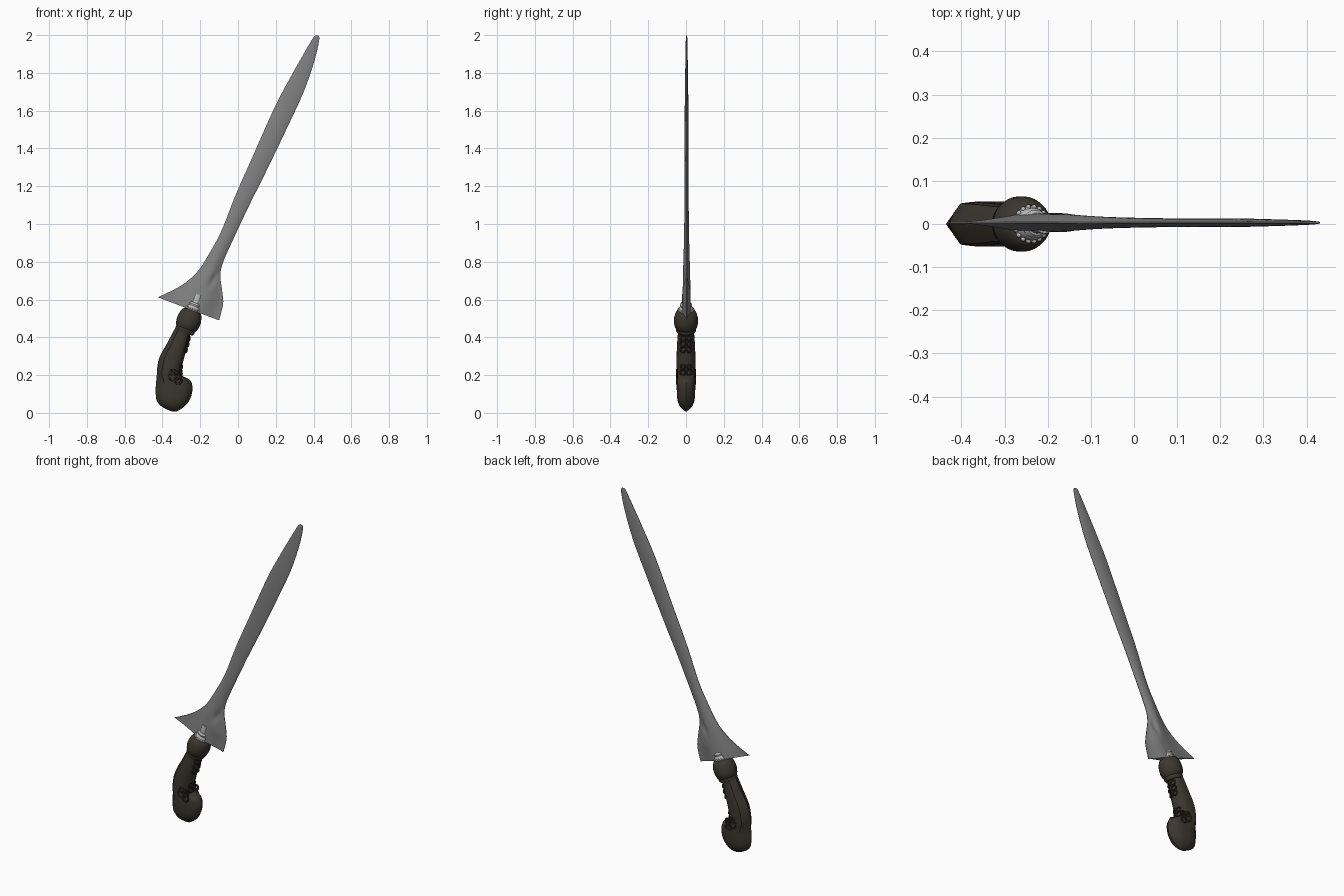
import bpy, bmesh, math
from mathutils import Vector

if "Cube" in bpy.data.objects:
    bpy.data.objects.remove(bpy.data.objects["Cube"])


def material(name, rgb):
    m = bpy.data.materials.new(name)
    m.diffuse_color = (*rgb, 1)
    m.use_nodes = True
    m.node_tree.nodes["Principled BSDF"].inputs["Base Color"].default_value = m.diffuse_color
    return m


STEEL = material("grey steel", (0.22, 0.22, 0.225))
WOOD = material("dark brown wood", (0.045, 0.037, 0.028))
CARVE = material("deep brown carving", (0.026, 0.021, 0.016))
SILVER = material("pale silver", (0.48, 0.49, 0.48))


def smooth_rows(rows, n):
    """Catmull-Rom interpolation through rows of numbers."""
    out = []
    for i in range(len(rows) - 1):
        p = [rows[max(0, min(len(rows) - 1, i + k))] for k in (-1, 0, 1, 2)]
        for j in range(n):
            t = j / n
            out.append([0.5 * (2 * b + (c - a) * t + (2 * a - 5 * b + 4 * c - d) * t * t
                        + (3 * b - a - 3 * c + d) * t ** 3) for a, b, c, d in zip(*p)])
    return out + [rows[-1]]


def loft(name, rings, mat, angle=40):
    bm = bmesh.new()
    vs = [[bm.verts.new(p) for p in r] for r in rings]
    n = len(vs[0])
    for a, b in zip(vs, vs[1:]):
        for i in range(n):
            j = (i + 1) % n
            bm.faces.new((a[i], a[j], b[j], b[i]))
    bm.faces.new(vs[0][::-1])
    bm.faces.new(vs[-1])
    bmesh.ops.recalc_face_normals(bm, faces=bm.faces)
    me = bpy.data.meshes.new(name)
    bm.to_mesh(me)
    bm.free()
    ob = bpy.data.objects.new(name, me)
    bpy.context.collection.objects.link(ob)
    me.materials.append(mat)
    finish(ob, angle)
    return ob


def finish(ob, angle=40):
    bpy.ops.object.select_all(action='DESELECT')
    ob.select_set(True)
    bpy.context.view_layer.objects.active = ob
    bpy.ops.object.shade_smooth_by_angle(angle=math.radians(angle))


# Blade: left x,z / right x,z / half thickness / peak sharpness
blade = [
    (-.425, .612, -.10, .490, .022, 2.4),
    (-.385, .630, -.085, .545, .022, 2.3),
    (-.325, .660, -.078, .590, .022, 2.0),
    (-.265, .700, -.085, .655, .021, 1.7),
    (-.205, .760, -.093, .730, .019, 1.3),
    (-.140, .865, -.078, .800, .016, 1.0),
    (-.085, .970, -.020, .930, .013, .8),
    (-.010, 1.160, .060, 1.100, .011, .7),
    (.070, 1.340, .145, 1.270, .010, .7),
    (.195, 1.620, .270, 1.530, .010, .7),
    (.285, 1.790, .350, 1.705, .008, .7),
    (.350, 1.905, .405, 1.865, .006, .7),
    (.397, 1.985, .430, 1.975, .004, .7),
    (.412, 1.999, .425, 1.997, .002, .7)]
M = 20
rings = []
for lx, lz, rx, rz, th, pw in smooth_rows(blade, 5):
    top, bot = [], []
    for i in range(M + 1):
        u = i / M
        x, z = lx + (rx - lx) * u, lz + (rz - lz) * u
        # spine sits right of the middle near the flared base
        peak = .5 + .14 * max(0, min(1, (.85 - z) / .25))
        d = u / peak if u < peak else (1 - u) / (1 - peak)
        y = .0015 + (th - .0015) * max(0, math.sin(d * math.pi / 2)) ** pw
        # leaf-shaped thumb groove near the base
        a = (x + .135) * .45 + (z - .70) * .89
        b = (x + .135) * .89 - (z - .70) * .45
        y -= min(y * .7, .011 * math.exp(-(a / .035) ** 2 - (b / .013) ** 2))
        top.append((x, .003 + y, z))
        bot.append((x, .003 - y, z))
    rings.append(top + bot[::-1])
loft("blade", rings, STEEL, 50)

# Grip: left x,z / right x,z / half thickness; pointed ridge along the back
grip = [
    (-.322, .465, -.232, .432, .045),
    (-.343, .430, -.252, .415, .043),
    (-.372, .375, -.266, .360, .047),
    (-.416, .294, -.284, .295, .050),
    (-.428, .235, -.300, .230, .051),
    (-.430, .200, -.300, .200, .051),
    (-.433, .170, -.252, .172, .050),
    (-.436, .120, -.241, .124, .049),
    (-.432, .070, -.253, .075, .046),
    (-.412, .040, -.275, .042, .036),
    (-.380, .020, -.305, .018, .019),
    (-.350, .008, -.325, .008, .003)]
half = [(0, 0), (.09, .50), (.22, .93), (.42, 1), (.65, .98), (.82, .84), (.94, .5), (1, 0)]
section = half + [(u, -v) for u, v in half[-2:0:-1]]
rings = [[(lx + (rx - lx) * u, th * v, lz + (rz - lz) * u) for u, v in section]
         for lx, lz, rx, rz, th in smooth_rows(grip, 3)]
loft("grip", rings, WOOD, 35)

# Turned parts along the slanted neck axis
BASE = Vector((-.285, 0, .425))
AXIS = Vector((.36, 0, .93)).normalized()
SIDE = Vector((AXIS.z, 0, -AXIS.x))


def turned(name, profile, mat, n=28):
    rings = []
    for r, h in profile:
        c = BASE + AXIS * h
        rings.append([c + SIDE * (r * math.cos(t)) + Vector((0, r * math.sin(t), 0))
                      for t in (2 * math.pi * i / n for i in range(n))])
    return loft(name, rings, mat)


turned("grip_bulb", [(.046, 0), (.053, .012), (.052, .022), (.058, .030), (.064, .052),
                     (.064, .080), (.058, .105), (.049, .122), (.042, .125), (.036, .112)], WOOD)
turned("silver_ferrule", [(.040, .105), (.042, .128), (.037, .136), (.037, .142),
                          (.031, .150), (.033, .158), (.026, .168)], SILVER)
turned("tang", [(.022, .15), (.022, .215)], SILVER, 16)

# Beads around the ferrule
for i in range(18):
    t = 2 * math.pi * i / 18
    p = BASE + AXIS * .130 + SIDE * (.040 * math.cos(t)) + Vector((0, .040 * math.sin(t), 0))
    bpy.ops.mesh.primitive_uv_sphere_add(segments=8, ring_count=6, radius=.006, location=p)
    o = bpy.context.object
    o.name = "ferrule_bead"
    o.data.materials.append(SILVER)
    finish(o)

# Carved scrolls on both sides of the grip and on its inner edge
scrolls = [(-.340, .195, .026), (-.318, .172, .018), (-.345, .215, .014), (-.312, .205, .014)]
for s in (-1, 1):
    for x, z, r in scrolls:
        bpy.ops.mesh.primitive_torus_add(major_radius=r, minor_radius=.006, major_segments=18,
                                         minor_segments=6, location=(x, s * .047, z),
                                         rotation=(math.pi / 2, 0, 0))
        o = bpy.context.object
        o.name = "carved_scroll"
        o.data.materials.append(CARVE)
        finish(o)
for x, z, r in [(-.300, .215, .015), (-.297, .245, .012), (-.272, .335, .014),
                (-.264, .365, .015), (-.257, .395, .014)]:
    for s in (-1, 1):
        bpy.ops.mesh.primitive_torus_add(major_radius=r, minor_radius=.005, major_segments=16,
                                         minor_segments=6, location=(x - .004, s * .016, z),
                                         rotation=(0, math.pi / 2, s * .4))
        o = bpy.context.object
        o.name = "inner_carving"
        o.data.materials.append(CARVE)
        finish(o)
